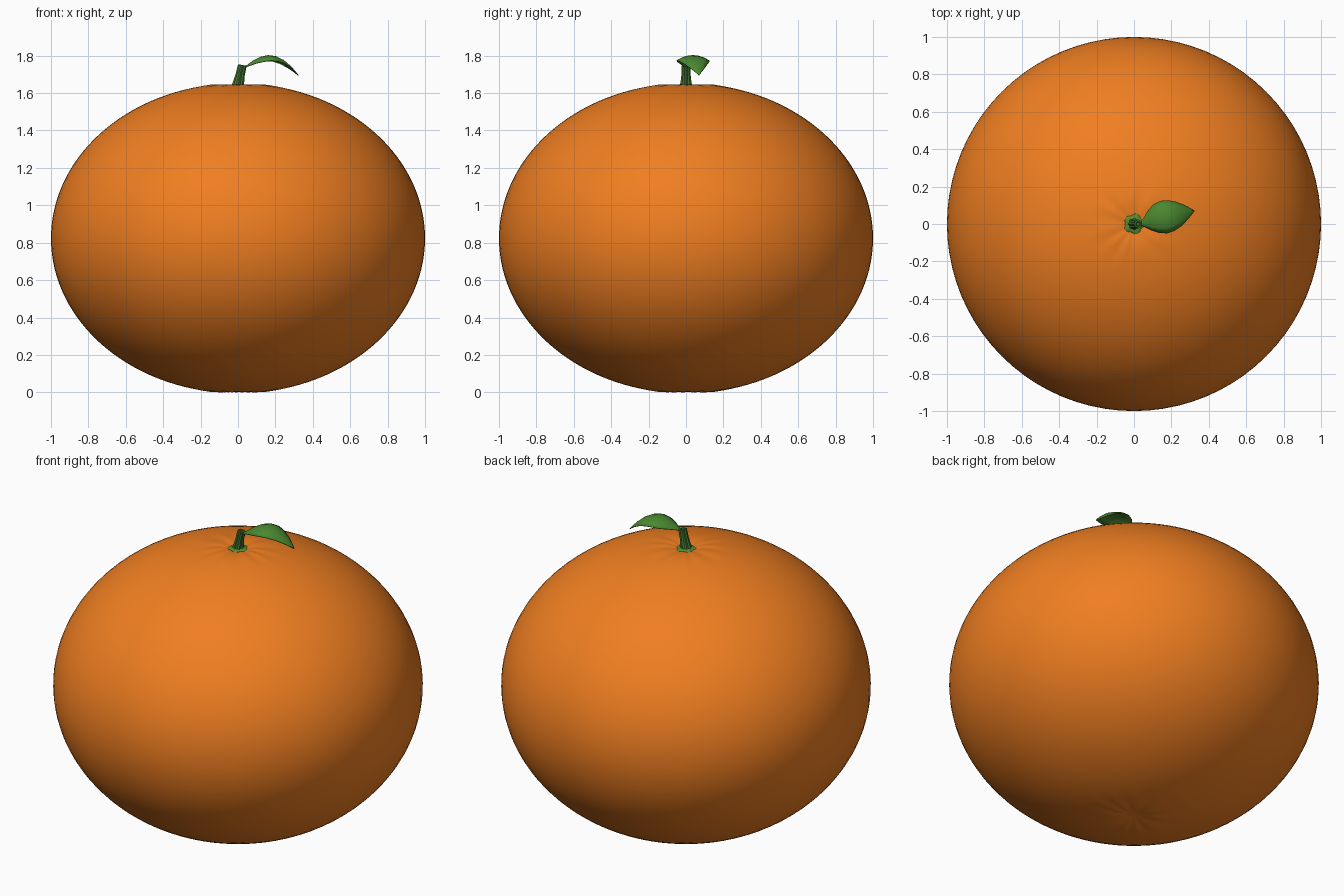
import bpy, bmesh
from math import sin, cos, pi, exp, hypot, atan2
from mathutils import Vector

if "Cube" in bpy.data.objects:
    bpy.data.objects.remove(bpy.data.objects["Cube"])


def material(name, color):
    m = bpy.data.materials.new(name)
    m.diffuse_color = (*color, 1)
    m.use_nodes = True
    m.node_tree.nodes["Principled BSDF"].inputs["Base Color"].default_value = m.diffuse_color
    return m


def finish(name, bm, mat, angle=0.7):
    bmesh.ops.recalc_face_normals(bm, faces=bm.faces)
    me = bpy.data.meshes.new(name)
    bm.to_mesh(me)
    bm.free()
    ob = bpy.data.objects.new(name, me)
    bpy.context.collection.objects.link(ob)
    me.materials.append(mat)
    bpy.ops.object.select_all(action='DESELECT')
    ob.select_set(True)
    bpy.context.view_layer.objects.active = ob
    bpy.ops.object.shade_smooth_by_angle(angle=angle)
    return ob


def loft(bm, rings, closed=True):
    rows = [[bm.verts.new(p) for p in r] for r in rings]
    n = len(rows[0])
    for a, b in zip(rows, rows[1:]):
        for i in range(n if closed else n - 1):
            j = (i + 1) % n
            bm.faces.new((a[i], a[j], b[j], b[i]))
    return rows


orange = material("peel_orange", (0.87, 0.21, 0.015))
green = material("stem_green", (0.06, 0.19, 0.03))
light = material("calyx_green", (0.10, 0.26, 0.03))
leaf_green = material("leaf_green", (0.07, 0.25, 0.03))

# Fruit: flattened sphere with dimpled, faintly puckered poles
bm = bmesh.new()
bmesh.ops.create_uvsphere(bm, u_segments=80, v_segments=64, radius=1)
for v in bm.verts:
    r, a = hypot(v.co.x, v.co.y), atan2(v.co.y, v.co.x)
    side = 1 if v.co.z > 0 else -1
    dimple = 0.02 * exp(-(r / 0.07) ** 2)
    pucker = 0.002 * sin(11 * a + sin(3 * a)) * exp(-((r - 0.14) / 0.07) ** 2)
    v.co.z = 0.823 + 0.829 * v.co.z - side * (dimple + pucker)
low = min(v.co.z for v in bm.verts)
for v in bm.verts:
    v.co.z -= low
finish("fruit", bm, orange, 1.2)

# Calyx: small lobed disc under the stem
bm = bmesh.new()
n = 40
rings = []
for r, z in ((0.05, 1.630), (0.052, 1.640), (0.042, 1.646), (0.015, 1.648)):
    rings.append([(r * (1 + 0.1 * cos(10 * pi * i / n)) * cos(2 * pi * i / n),
                   r * (1 + 0.1 * cos(10 * pi * i / n)) * sin(2 * pi * i / n), z)
                  for i in range(n)])
rows = loft(bm, rings)
bm.faces.new(rows[0])
bm.faces.new(rows[-1])
finish("calyx", bm, light)

# Stem: fluted, leaning and tapering, with a hollowed cut end
bm = bmesh.new()
n = 32
rings = []
for x, z, r in ((0.0, 1.63, 0.033), (0.003, 1.655, 0.027), (0.012, 1.70, 0.022),
                (0.023, 1.748, 0.021), (0.023, 1.75, 0.013), (0.022, 1.742, 0.009)):
    ring = []
    for i in range(n):
        a = 2 * pi * i / n
        k = r * (1 + 0.1 * cos(8 * a))
        ring.append((x + k * cos(a), k * sin(a), z - 0.2 * k * cos(a)))
    rings.append(ring)
rows = loft(bm, rings)
bm.faces.new(rows[0])
bm.faces.new(rows[-1])
finish("stem", bm, green, 0.6)

# Leaf: arched blade with drooping edges, pointed at the tip
spine = ((0.030, 0.0, 1.738, 0.006), (0.055, 0.006, 1.752, 0.022),
         (0.085, 0.018, 1.775, 0.052), (0.12, 0.029, 1.792, 0.076),
         (0.16, 0.037, 1.801, 0.086), (0.20, 0.045, 1.796, 0.081),
         (0.24, 0.053, 1.777, 0.064), (0.28, 0.062, 1.743, 0.037),
         (0.305, 0.067, 1.716, 0.016), (0.322, 0.07, 1.695, 0.001))
bm = bmesh.new()
rings = []
for x, y, z, w in spine:
    rings.append([Vector((x - 0.2 * w * t, y + w * t, z - 0.32 * w * t * t))
                  for t in (-1, -0.66, -0.33, 0, 0.33, 0.66, 1)])
loft(bm, rings, closed=False)
leaf = finish("leaf", bm, leaf_green, 1.0)
sol = leaf.modifiers.new("thickness", 'SOLIDIFY')
sol.thickness = 0.004
sol.offset = 0
